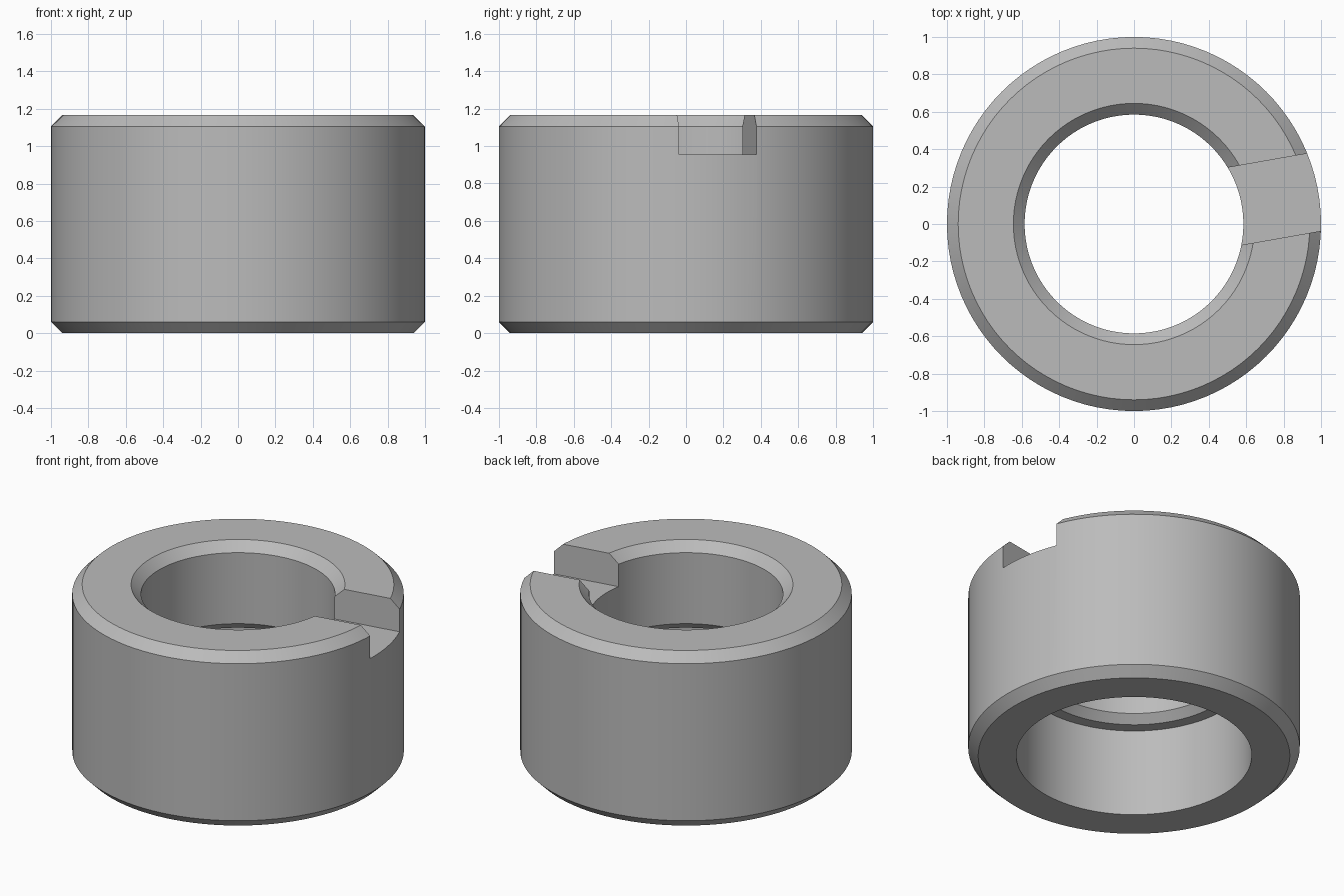
import bpy
import bmesh
import math

cube = bpy.data.objects.get("Cube")
if cube:
    bpy.data.objects.remove(cube, do_unlink=True)

SEGMENTS = 96
HEIGHT = 1.165
CHAMFER = 0.06

steel = bpy.data.materials.new("plain_grey_steel")
steel.use_nodes = True
grey = (0.5, 0.5, 0.5, 1)
steel.diffuse_color = grey
steel.node_tree.nodes["Principled BSDF"].inputs["Base Color"].default_value = grey


def make_object(name, bm):
    bmesh.ops.recalc_face_normals(bm, faces=bm.faces)
    mesh = bpy.data.meshes.new(name)
    bm.to_mesh(mesh)
    bm.free()
    mesh.materials.append(steel)
    obj = bpy.data.objects.new(name, mesh)
    bpy.context.collection.objects.link(obj)
    return obj


def lathe(name, profile):
    """Revolve a closed (radius, height) profile about z."""
    bm = bmesh.new()
    rings = []
    for i in range(SEGMENTS):
        a = 2 * math.pi * i / SEGMENTS
        rings.append([bm.verts.new((r * math.cos(a), r * math.sin(a), z))
                      for r, z in profile])
    n = len(profile)
    for i in range(SEGMENTS):
        here, after = rings[i], rings[(i + 1) % SEGMENTS]
        for j in range(n):
            k = (j + 1) % n
            bm.faces.new((here[j], after[j], after[k], here[k]))
    return make_object(name, bm)


# Collar: chamfered outside, stepped bore with a wider lower half
LEDGE = HEIGHT / 2
BORE, COUNTERBORE = 0.585, 0.71
collar = lathe("slotted_collar", [
    (COUNTERBORE, 0), (1 - CHAMFER, 0), (1, CHAMFER),
    (1, HEIGHT - CHAMFER), (1 - CHAMFER, HEIGHT),
    (BORE + CHAMFER, HEIGHT), (BORE, HEIGHT - CHAMFER),
    (BORE, LEDGE + 0.05), (BORE + 0.05, LEDGE), (COUNTERBORE, LEDGE),
])

# Slot cutter: one straight notch through the upper wall, turned slightly
SLOT_FLOOR, SLOT_WIDTH = 0.955, 0.42
bm = bmesh.new()
bmesh.ops.create_cube(bm, size=1)
for v in bm.verts:
    v.co.x = v.co.x * 1.2 + 0.8
    v.co.y *= SLOT_WIDTH
    v.co.z = v.co.z + 0.5 + SLOT_FLOOR
cutter = make_object("slot_cutter", bm)
cutter.rotation_euler.z = math.radians(10)
cutter.hide_render = True

bpy.context.view_layer.objects.active = collar
cut = collar.modifiers.new("slot", 'BOOLEAN')
cut.object = cutter
cut.operation = 'DIFFERENCE'
cut.solver = 'EXACT'
bpy.ops.object.modifier_apply(modifier=cut.name)
bpy.data.objects.remove(cutter, do_unlink=True)

# Smooth round walls, crisp chamfers and slot edges
bpy.ops.object.select_all(action='DESELECT')
collar.select_set(True)
bpy.ops.object.shade_smooth_by_angle(angle=math.radians(30))
